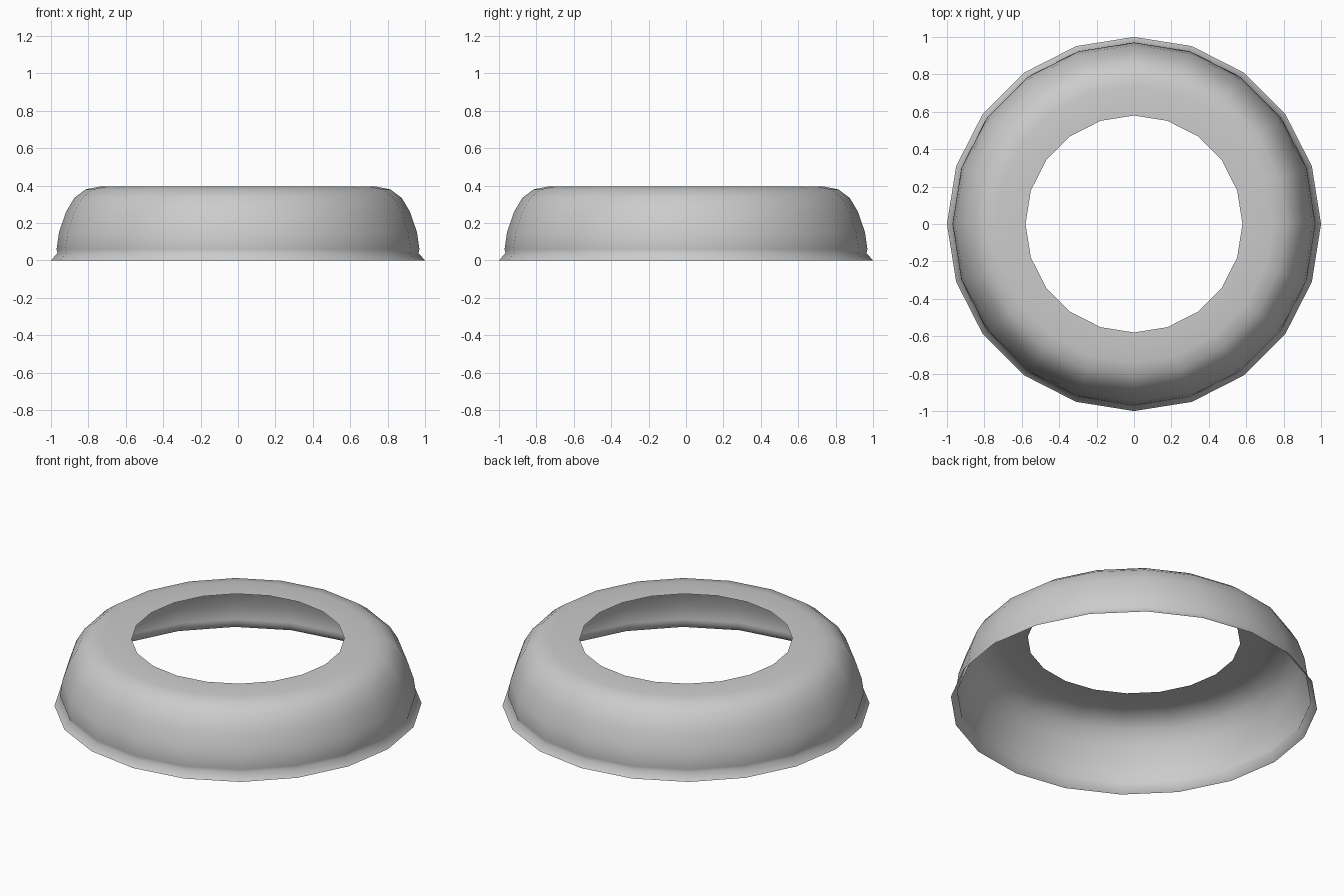
import bpy, bmesh, math

if "Cube" in bpy.data.objects:
    bpy.data.objects.remove(bpy.data.objects["Cube"])

SIDES = 20

# Half profile (radius, height): flared foot, bulging wall, flat open top
profile = [(1.0, 0.0), (0.965, 0.04), (0.97, 0.06), (0.957, 0.15), (0.92, 0.26),
           (0.875, 0.335), (0.815, 0.38), (0.74, 0.395), (0.58, 0.395)]

# Spin the profile into a single-sheet ring
bm = bmesh.new()
rings = []
for r, z in profile:
    rings.append([bm.verts.new((r * math.cos(2 * math.pi * i / SIDES),
                                r * math.sin(2 * math.pi * i / SIDES), z))
                  for i in range(SIDES)])
for low, high in zip(rings, rings[1:]):
    for i in range(SIDES):
        j = (i + 1) % SIDES
        bm.faces.new((low[i], low[j], high[j], high[i]))

mesh = bpy.data.meshes.new("collar_ring")
bm.to_mesh(mesh)
bm.free()
ring = bpy.data.objects.new("collar_ring", mesh)
bpy.context.collection.objects.link(ring)

# Smooth shading over the rounded wall
for p in mesh.polygons:
    p.use_smooth = True
